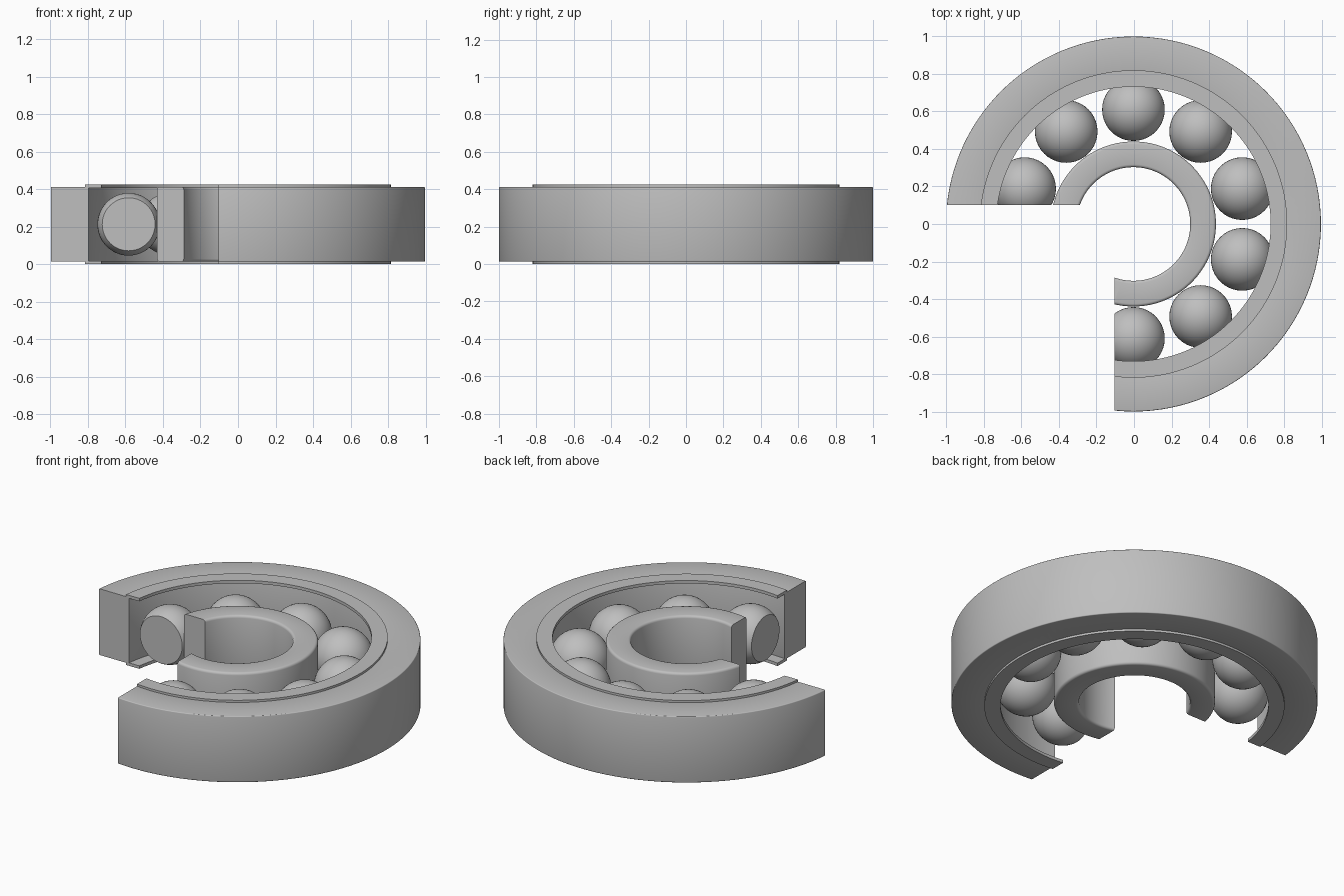
import bpy, bmesh, math
from mathutils import Matrix, Vector

default = bpy.data.objects.get("Cube")
if default:
    bpy.data.objects.remove(default)

CX = -0.003          # axis offset that centres the cut body
HEIGHT = 0.425
LOW, HIGH = 0.013, 0.412
CUT = 0.1            # distance of both cut planes from the axis

steel = bpy.data.materials.new("steel grey")
steel.use_nodes = True
grey = (0.52, 0.52, 0.52, 1)
steel.diffuse_color = grey
steel.node_tree.nodes["Principled BSDF"].inputs["Base Color"].default_value = grey


def finish(name, bm):
    """Turn a bmesh into a named object with the shared material."""
    bmesh.ops.recalc_face_normals(bm, faces=bm.faces)
    mesh = bpy.data.meshes.new(name)
    bm.to_mesh(mesh)
    bm.free()
    mesh.materials.append(steel)
    ob = bpy.data.objects.new(name, mesh)
    bpy.context.collection.objects.link(ob)
    return ob


def ring(name, r_in, r_out, z0, z1, bevel):
    """Lathe a bevelled rectangular section around the axis."""
    bm = bmesh.new()
    section = [(r_in, z0), (r_out, z0), (r_out, z1), (r_in, z1)]
    face = bm.faces.new([bm.verts.new((r, 0, z)) for r, z in section])
    if bevel:
        bmesh.ops.bevel(bm, geom=bm.verts[:], offset=bevel, segments=3,
                        profile=0.5, affect='VERTICES')
    edges = bm.edges[:]
    bmesh.ops.delete(bm, geom=bm.faces[:], context='FACES_ONLY')
    bmesh.ops.spin(bm, geom=edges, cent=(0, 0, 0), axis=(0, 0, 1),
                   angle=math.tau, steps=128, use_merge=True)
    bmesh.ops.remove_doubles(bm, verts=bm.verts, dist=1e-5)
    bmesh.ops.translate(bm, verts=bm.verts, vec=(CX, 0, 0))
    return finish(name, bm)


def ball(name, angle):
    bm = bmesh.new()
    place = Vector((CX + 0.61 * math.cos(angle), 0.61 * math.sin(angle), HEIGHT / 2))
    bmesh.ops.create_uvsphere(bm, u_segments=40, v_segments=24, radius=0.167,
                              matrix=Matrix.Translation(place))
    return finish(name, bm)


# Races and the thin shields on both faces
parts = [
    ring("outer_race", 0.80, 1.0, LOW, HIGH, 0.005),
    ring("inner_race", 0.303, 0.44, LOW, HIGH, 0.015),
    ring("top_shield", 0.732, 0.82, HIGH - 0.005, HEIGHT, 0),
    ring("bottom_shield", 0.732, 0.82, 0, LOW + 0.005, 0),
]

# Ten evenly spaced balls, less the two inside the cutaway
for i in range(10):
    angle = math.radians(90 + 36 * i)
    if i not in (3, 4):
        parts.append(ball(f"ball_{i + 1}", angle))

# Box that removes the front right quarter
bm = bmesh.new()
bmesh.ops.create_cube(bm, size=2, matrix=Matrix.Translation((CX - CUT - 1, CUT - 1, 0.2)))
cutter = finish("quarter_cutter", bm)
cutter.hide_render = True

for ob in parts:
    mod = ob.modifiers.new("cutaway", 'BOOLEAN')
    mod.operation = 'DIFFERENCE'
    mod.solver = 'EXACT'
    mod.object = cutter
bpy.context.view_layer.update()
graph = bpy.context.evaluated_depsgraph_get()
cut_meshes = [bpy.data.meshes.new_from_object(ob.evaluated_get(graph)) for ob in parts]
for ob, mesh in zip(parts, cut_meshes):
    ob.modifiers.clear()
    ob.data = mesh
bpy.data.objects.remove(cutter)

# Smooth curved walls while keeping the rims and cut faces crisp
bpy.ops.object.select_all(action='DESELECT')
for ob in parts:
    ob.select_set(True)
bpy.context.view_layer.objects.active = parts[0]
bpy.ops.object.shade_smooth_by_angle(angle=math.radians(35))
